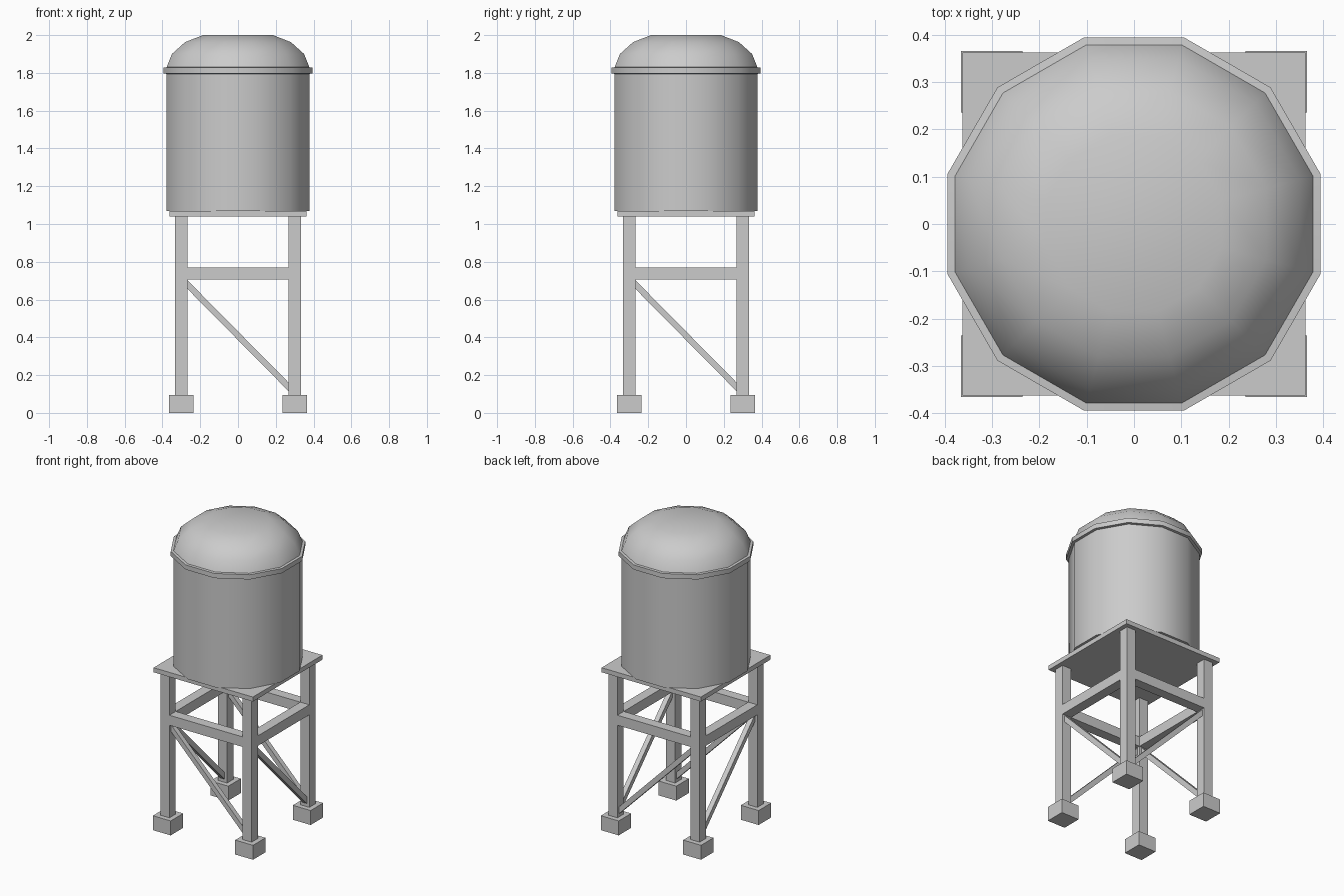
import bpy, bmesh, math
from mathutils import Vector

if "Cube" in bpy.data.objects:
    bpy.data.objects.remove(bpy.data.objects["Cube"])

SIDES = 12
LEG = 0.30      # leg distance from the centre axes


def add_object(name, bm, smooth=False):
    bmesh.ops.recalc_face_normals(bm, faces=bm.faces)
    mesh = bpy.data.meshes.new(name)
    bm.to_mesh(mesh)
    bm.free()
    ob = bpy.data.objects.new(name, mesh)
    bpy.context.collection.objects.link(ob)
    if smooth:
        bpy.ops.object.select_all(action='DESELECT')
        ob.select_set(True)
        bpy.context.view_layer.objects.active = ob
        bpy.ops.object.shade_smooth_by_angle(angle=math.radians(38))
    return ob


def box(name, size, loc):
    bm = bmesh.new()
    bmesh.ops.create_cube(bm, size=1)
    bmesh.ops.scale(bm, vec=size, verts=bm.verts)
    ob = add_object(name, bm)
    ob.location = loc
    return ob


def beam(name, a, b, width):
    """Square bar running from a to b."""
    a, b = Vector(a), Vector(b)
    ob = box(name, (width, width, (b - a).length), (a + b) / 2)
    ob.rotation_mode = 'QUATERNION'
    d = (b - a).normalized()
    ob.rotation_quaternion = Vector((0, 0, 1)).rotation_difference(d)
    return ob


def turned(name, profile):
    """Closed 12-sided turned solid; profile is (flat-to-centre distance, z)."""
    bm = bmesh.new()
    rings = []
    for apothem, z in profile:
        r = apothem / math.cos(math.pi / SIDES)
        angles = [2 * math.pi * (i + 0.5) / SIDES for i in range(SIDES)]
        rings.append([bm.verts.new((r * math.cos(t), r * math.sin(t), z)) for t in angles])
    for lo, hi in zip(rings, rings[1:]):
        for i in range(SIDES):
            j = (i + 1) % SIDES
            bm.faces.new((lo[i], lo[j], hi[j], hi[i]))
    bm.faces.new(rings[0])
    bm.faces.new(rings[-1])
    return add_object(name, bm, smooth=True)


# Feet and legs at the four corners
for sx, xn in ((-1, "left"), (1, "right")):
    for sy, yn in ((-1, "front"), (1, "back")):
        x, y = sx * LEG, sy * LEG
        box(f"foot_{yn}_{xn}", (0.13, 0.13, 0.095), (x, y, 0.0475))
        box(f"leg_{yn}_{xn}", (0.066, 0.066, 0.96), (x, y, 0.565))

# Horizontal rails and diagonal braces on each side of the frame
inner = LEG - 0.033
for s, xname, yname in ((-1, "left", "front"), (1, "right", "back")):
    p = s * LEG
    box(f"rail_{yname}", (2 * inner, 0.066, 0.066), (0, p, 0.738))
    box(f"rail_{xname}", (0.066, 2 * inner, 0.066), (p, 0, 0.738))
    beam(f"brace_{yname}", (-LEG, p, 0.712), (LEG, p, 0.105), 0.032)
    beam(f"brace_{xname}", (p, -LEG, 0.712), (p, LEG, 0.105), 0.032)

# Square platform
box("platform", (0.724, 0.724, 0.03), (0, 0, 1.055))

# Tank body and domed lid with rim
turned("tank_body", [(0.378, 1.07), (0.378, 1.80)])
turned("tank_lid", [(0.378, 1.795), (0.394, 1.797), (0.394, 1.828), (0.378, 1.83),
                    (0.35, 1.90), (0.28, 1.963), (0.185, 2.0)])
